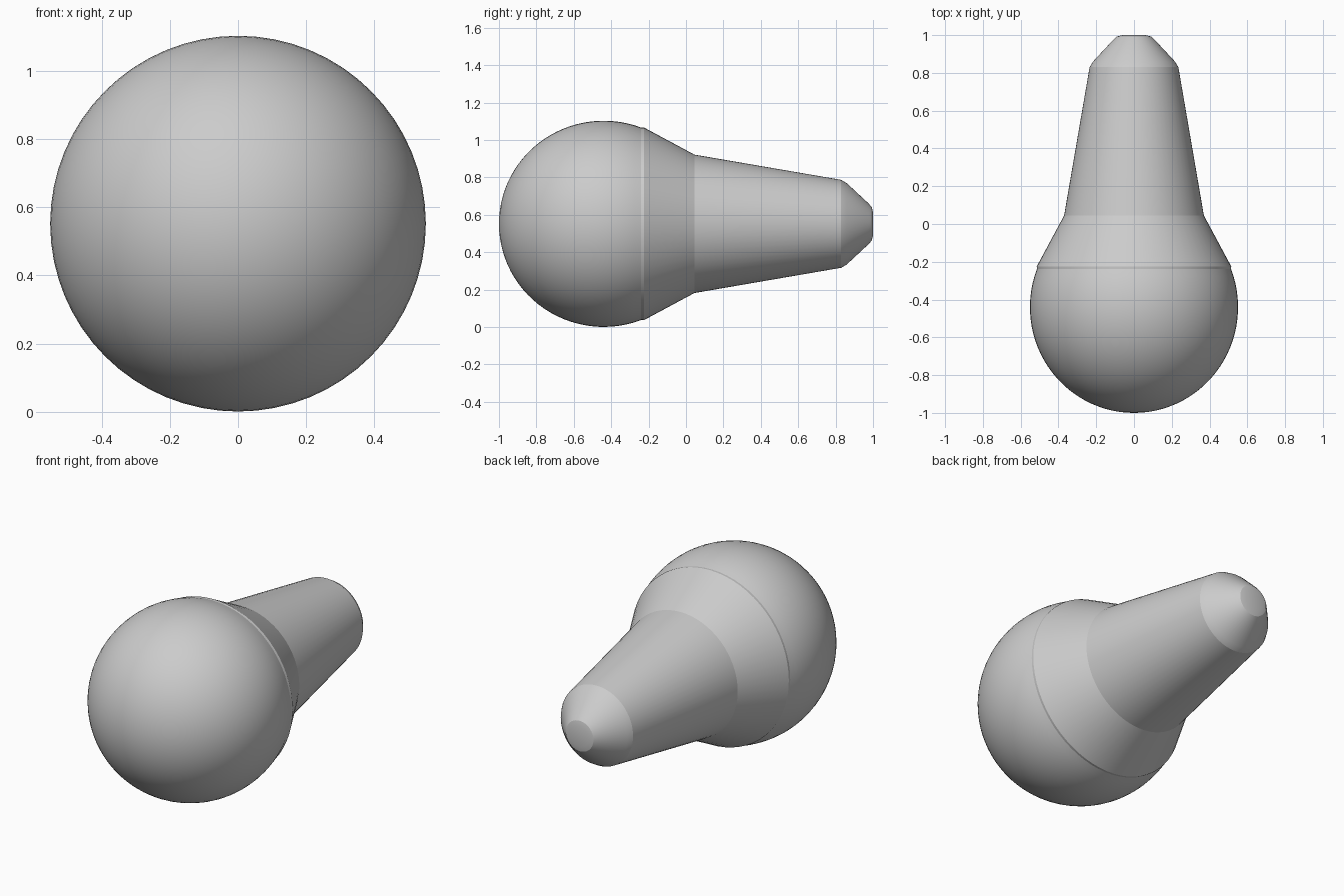
import bpy, bmesh, math

if "Cube" in bpy.data.objects:
    bpy.data.objects.remove(bpy.data.objects["Cube"])

AXIS_Z = 0.552
SIDES = 64


def revolve(name, profile):
    """Lathe a (y, radius) profile around the horizontal y axis."""
    bm = bmesh.new()
    verts = [bm.verts.new((r, y, 0)) for y, r in profile]
    edges = [bm.edges.new(pair) for pair in zip(verts, verts[1:])]
    bmesh.ops.spin(bm, geom=verts + edges, cent=(0, 0, 0), axis=(0, 1, 0),
                   angle=math.tau, steps=SIDES)
    bmesh.ops.remove_doubles(bm, verts=bm.verts, dist=0.0005)
    bmesh.ops.recalc_face_normals(bm, faces=bm.faces)
    # Open shells: make sure the normals point away from the axis
    if sum(f.normal.x * f.calc_center_median().x +
           f.normal.z * f.calc_center_median().z for f in bm.faces) < 0:
        bmesh.ops.reverse_faces(bm, faces=bm.faces)
    mesh = bpy.data.meshes.new(name)
    bm.to_mesh(mesh)
    bm.free()
    obj = bpy.data.objects.new(name, mesh)
    obj.location.z = AXIS_Z
    bpy.context.collection.objects.link(obj)
    bpy.ops.object.select_all(action='DESELECT')
    obj.select_set(True)
    bpy.context.view_layer.objects.active = obj
    bpy.ops.object.shade_smooth_by_angle(angle=math.radians(20))
    return obj


# Round globe, cut open where it meets the collar
arc_end = math.radians(111)
globe = []
for i in range(29):
    a = arc_end * i / 28
    globe.append((-0.44 - 0.56 * math.cos(a), 0.551 * math.sin(a)))
globe.append((-0.225, 0.515))
revolve("globe", globe)

# Conical collar between globe and stem
revolve("collar", [(-0.225, 0.515), (0.045, 0.37)])

# Long tapered stem
revolve("stem", [(0.045, 0.37), (0.83, 0.235)])

# Blunt end cap
revolve("end_cap", [(0.83, 0.235), (0.86, 0.217), (0.975, 0.11),
                    (0.993, 0.09), (1.0, 0.06), (1.0, 0.0)])
